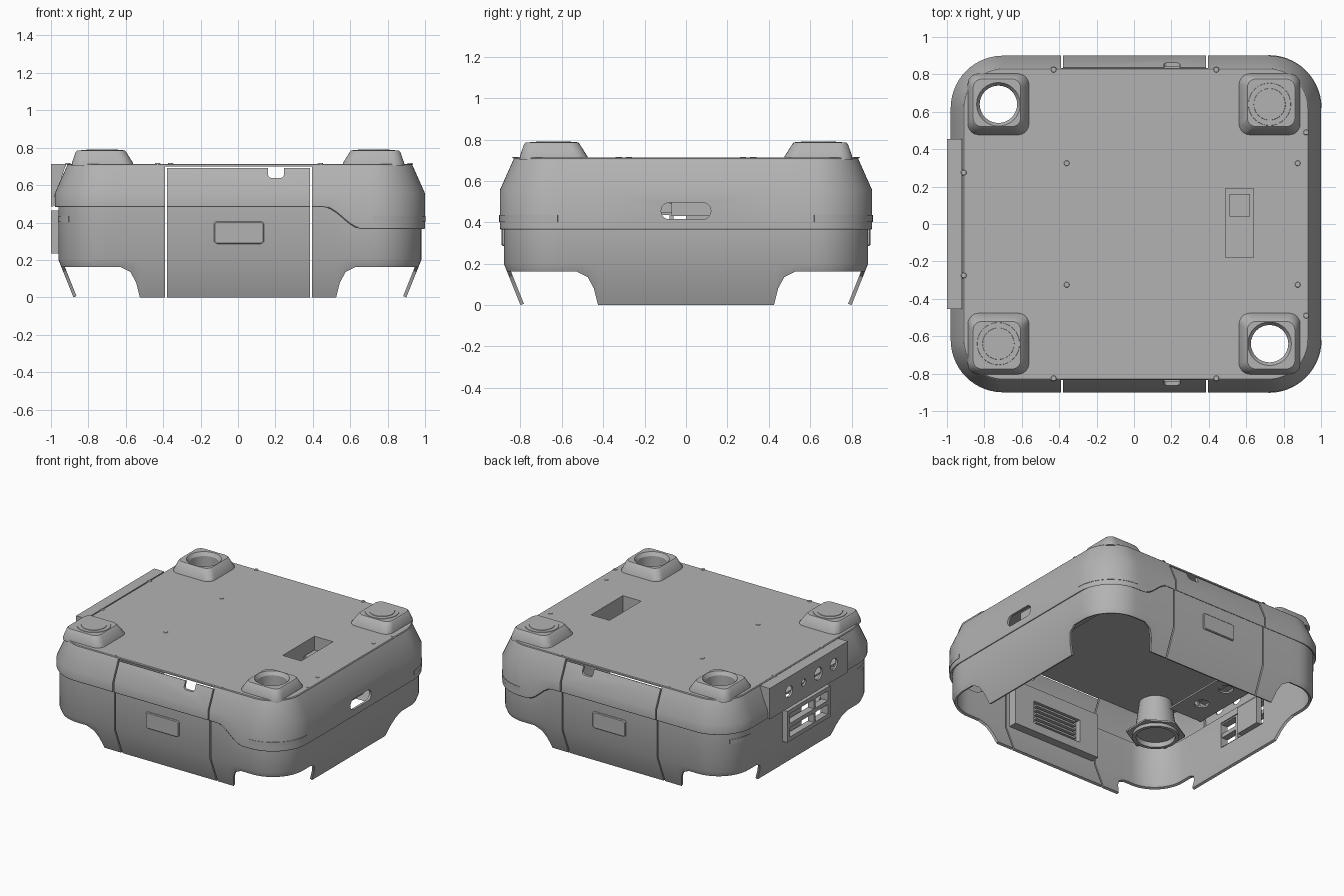
import bpy, bmesh, math
from mathutils import Vector, Matrix

if "Cube" in bpy.data.objects:
    bpy.data.objects.remove(bpy.data.objects["Cube"], do_unlink=True)

grey = bpy.data.materials.new("neutral_grey")
grey.use_nodes = True
GREY = (0.45, 0.45, 0.45, 1)
grey.diffuse_color = GREY
grey.node_tree.nodes["Principled BSDF"].inputs["Base Color"].default_value = GREY

CX, HX, HY, R = 0.01, 0.99, 0.90, 0.28     # body centre, half sizes, corner radius
ROOF = 0.714
SHOULDER = [(0.525, 0.0), (0.545, 0.08), (0.575, 0.135), (0.63, 0.163)]
parts = []


# ---------- helpers ----------
def finish(name, bm):
    bmesh.ops.recalc_face_normals(bm, faces=bm.faces)
    mesh = bpy.data.meshes.new(name)
    bm.to_mesh(mesh)
    bm.free()
    mesh.materials.append(grey)
    obj = bpy.data.objects.new(name, mesh)
    bpy.context.collection.objects.link(obj)
    parts.append(obj)
    return obj


def loft(name, rings):
    """Closed solid through rings of equal point count."""
    bm = bmesh.new()
    rows = [[bm.verts.new(p) for p in ring] for ring in rings]
    n = len(rows[0])
    for a, b in zip(rows, rows[1:]):
        for i in range(n):
            j = (i + 1) % n
            bm.faces.new((a[i], a[j], b[j], b[i]))
    bm.faces.new(rows[0][::-1])
    bm.faces.new(rows[-1])
    return finish(name, bm)


def box(name, x0, x1, y0, y1, z0, z1):
    return loft(name, [[(x0, y0, z), (x1, y0, z), (x1, y1, z), (x0, y1, z)] for z in (z0, z1)])


def cyl(name, centre, r0, r1, depth, sides=32, axis="Z"):
    bm = bmesh.new()
    rot = Matrix.Rotation(math.pi / 2, 4, "Y") if axis == "X" else Matrix()
    bmesh.ops.create_cone(bm, cap_ends=True, segments=sides, radius1=r0, radius2=r1,
                          depth=depth, matrix=Matrix.Translation(centre) @ rot)
    return finish(name, bm)


def rounded(cx, cy, h, k, r, n=6):
    """Rounded rectangle with half sizes h and k."""
    pts = []
    for q, (sx, sy) in enumerate([(1, 1), (-1, 1), (-1, -1), (1, -1)]):
        for i in range(n + 1):
            a = math.pi / 2 * (q + i / n)
            pts.append((cx + sx * (h - r) + r * math.cos(a), cy + sy * (k - r) + r * math.sin(a)))
    return pts


def apply(obj, mod):
    bpy.context.view_layer.objects.active = obj
    bpy.ops.object.modifier_apply(modifier=mod.name)


def thicken(obj, t):
    mod = obj.modifiers.new("thickness", "SOLIDIFY")
    mod.thickness, mod.offset = t, -1
    apply(obj, mod)


def cut(obj, *cutters):
    for c in cutters:
        mod = obj.modifiers.new("cut", "BOOLEAN")
        mod.operation, mod.solver, mod.object = "DIFFERENCE", "EXACT", c
        apply(obj, mod)
        parts.remove(c)
        bpy.data.objects.remove(c, do_unlink=True)


# ---------- body outline: (position, outward normal) pairs ----------
xs = sorted([s * x for s in (-1, 1) for x, _ in SHOULDER]
            + [-0.39, -0.38, 0.385, 0.395, 0.46, 0.49, 0.6, 0.66])
ys = sorted([s * (x - 0.1) for s in (-1, 1) for x, _ in SHOULDER])


def arc(sx, sy, start, n=14):
    c = Vector((CX + sx * (HX - R), sy * (HY - R)))
    normals = [Vector((math.cos(a), math.sin(a))) for a in
               (math.radians(start + 90 * i / n) for i in range(n + 1))]
    return [(c + R * d, d) for d in normals]


path = [(Vector((x, -HY)), Vector((0, -1))) for x in xs] + arc(1, -1, -90)
path += [(Vector((CX + HX, y)), Vector((1, 0))) for y in ys] + arc(1, 1, 0)
path += [(Vector((x, HY)), Vector((0, 1))) for x in xs[::-1]] + arc(-1, 1, 90)
path += [(Vector((CX - HX, y)), Vector((-1, 0))) for y in ys[::-1]] + arc(-1, -1, 180)


def at(p, z, inset):
    return (*(p[0] - p[1] * inset), z)


def seam(p):
    t = min(max((p[0].x - 0.46) / 0.2, 0), 1)
    return 0.482 - 0.117 * t * t * (3 - 2 * t)


def hem(p):
    """Bottom edge: skirts reach the ground, corners stay raised."""
    pos, nrm = p
    d = abs(pos.x) if abs(nrm.y) == 1 else abs(pos.y) + 0.1 if abs(nrm.x) == 1 else 1
    for (a, za), (b, zb) in zip(SHOULDER, SHOULDER[1:]):
        if a <= d <= b:
            return za + (zb - za) * (d - a) / (b - a)
    return 0.0 if d < 0.525 else 0.163


def is_panel(p):
    return abs(p[1].y) == 1 and abs(p[0].x) < 0.389


def sheet(name, pts, rows, t, closed=True):
    """Thin wall along the outline; rows give (z, inset) for a point."""
    bm = bmesh.new()
    grid = [[bm.verts.new(at(p, *row(p))) for p in pts] for row in rows]
    n = len(pts)
    for i in range(n if closed else n - 1):
        j = (i + 1) % n
        mid = (pts[i][0] + pts[j][0]) / 2
        if abs(mid.y) > HY - 0.001 and abs(abs(mid.x) - 0.3875) < 0.004:
            continue                                   # open panel gaps
        for a, b in zip(grid, grid[1:]):
            bm.faces.new((a[i], a[j], b[j], b[i]))
    mesh = bpy.data.meshes.new(name)
    bmesh.ops.delete(bm, geom=[v for v in bm.verts if not v.link_faces], context="VERTS")
    bm.to_mesh(mesh)
    bm.free()
    mesh.materials.append(grey)
    obj = bpy.data.objects.new(name, mesh)
    bpy.context.collection.objects.link(obj)
    parts.append(obj)
    thicken(obj, t)
    return obj


# ---------- shells ----------
lower = sheet("lower_shell", path, [
    lambda p: (hem(p), 0.02 + 0.4 * (0.2 - hem(p))),
    lambda p: (0.2, 0.02),
    lambda p: (seam(p) + 0.012, 0.02)], 0.018)
upper = sheet("upper_shell", path, [
    lambda p: (seam(p), 0.004),
    lambda p: (seam(p) + 0.006, 0.0),
    lambda p: (0.555, 0.0),
    lambda p: (0.692, 0.062) if is_panel(p) else (0.704, 0.066)], 0.018)
roof = loft("roof_plate", [[at(p, z, i) for p in path] for z, i in
                           ((0.7, 0.066), (0.709, 0.066), (ROOF, 0.071))])

# cable notches, oval side port and port openings
oval = [loft("cutter", [[(x, y, z) for y, z in rounded(0, 0.455, 0.12, 0.04, 0.039)]
                        for x in (0.9, 1.1)]) for _ in range(2)]
notches = [loft("cutter", [[(x, y, z) for x, z in rounded(0.203, 0.69, 0.043, 0.052, 0.02)]
                           for y in span]) for span in ((-1, -0.8), (0.8, 1))]
cut(upper, oval[0], *notches, box("cutter", -1.1, -0.85, -0.42, 0.42, 0.51, 0.685))
cut(lower, oval[1], box("cutter", -1.1, -0.9, -0.22, 0.22, 0.255, 0.445))
box("side_port_socket", 0.90, 0.93, -0.07, 0.13, 0.43, 0.53)

# ---------- corner bosses ----------
for sx in (-1, 1):
    for sy in (-1, 1):
        x, y = sx * 0.725, sy * 0.64
        rings = [(0.702, 0.165, 0, 0.06), (0.72, 0.163, 0, 0.06),
                 (0.777, 0.135, 0.008, 0.05), (0.785, 0.127, 0.008, 0.045)]
        boss = loft("corner_boss", [[(px, py, z) for px, py in
                    rounded(x + sx * o, y + sy * o, h, h, r)] for z, h, o, r in rings])
        if sx * sy < 0:                                # open duct
            cut(boss, cyl("cutter", (x, y, 0.74), 0.1, 0.1, 0.2),
                cyl("cutter", (x, y, 0.775), 0.1, 0.12, 0.03))
            cut(roof, cyl("cutter", (x, y, 0.7), 0.1, 0.1, 0.2))
            duct = cyl("duct", (x, y, 0.66), 0.12, 0.12, 0.085)
            cut(duct, cyl("cutter", (x, y, 0.66), 0.1, 0.1, 0.2))
        else:                                          # closed cap with a driver below
            cyl("cap_ring", (x, y, 0.785), 0.115, 0.113, 0.006)
            cyl("cap_disc", (x, y, 0.788), 0.086, 0.084, 0.006)
            plate = cyl("driver_plate", (x, y, 0.47), 0.2, 0.2, 0.012, 6)
            ring = cyl("driver_ring", (x, y, 0.455), 0.155, 0.155, 0.03)
            cut(plate, cyl("cutter", (x, y, 0.47), 0.13, 0.13, 0.2))
            cut(ring, cyl("cutter", (x, y, 0.47), 0.13, 0.13, 0.2))
            cyl("driver_cup", (x, y, 0.59), 0.14, 0.11, 0.225)

# ---------- roof slot and screws ----------
cut(roof, box("cutter", 0.49, 0.64, -0.18, 0.19, 0.6, 0.8))
tray = box("slot_tray", 0.475, 0.655, -0.195, 0.205, 0.57, 0.7)
cut(tray, box("cutter", 0.49, 0.64, -0.18, 0.19, 0.585, 0.8))
box("slot_connector", 0.51, 0.62, 0.04, 0.16, 0.58, 0.63)
for sy in (-1, 1):
    for x, y in ((-0.43, 0.825), (0.44, 0.825), (-0.855, 0.765), (0.86, 0.765),
                 (0.92, 0.49), (0.875, 0.325), (-0.36, 0.325), (-0.91, 0.275)):
        cyl("screw", (x, sy * y, ROOF), 0.017, 0.013, 0.006, 12)

# ---------- corner light strips ----------
for sx in (-1, 1):
    for sy in (-1, 1):
        pts = [p for p in path if p[0].y * sy > 0.6 and
               (p[0].x > 0.69 if sx > 0 else p[0].x < -0.9)]
        skin = -0.003 if sx > 0 else 0.017
        sheet("light_strip", pts, [lambda p: (0.402, skin), lambda p: (0.435, skin)], 0.006, False)

# ---------- front and back badges with inner grilles ----------
for s in (-1, 1):
    loft("badge", [[(x, s * y, z) for x, z in rounded(0.005, 0.345, h, k, 0.015)]
                   for y, h, k in ((0.875, 0.134, 0.06), (0.886, 0.134, 0.06), (0.891, 0.129, 0.055))])
    y0, y1 = sorted((s * 0.8, s * 0.865))
    frame = box("grille_frame", -0.36, 0.36, y0, y1, 0.22, 0.55)
    cut(frame, box("cutter", -0.2, 0.2, *sorted((s * 0.7, s * 0.84)), 0.28, 0.45))
    for i in range(5):
        z = 0.3 + i * 0.032
        box("grille_bar", -0.17, 0.17, *sorted((s * 0.81, s * 0.845)), z, z + 0.014)

# ---------- connector side ----------
panel = box("connector_panel", -1.0, -0.986, -0.455, 0.455, 0.485, 0.712)
cut(panel, *[cyl("cutter", (-1, y, 0.605), r, r, 0.2, 24, "X") for y, r in
             ((0.23, 0.042), (0.06, 0.025), (-0.11, 0.045), (-0.29, 0.042))])
box("connector_lip", -1.0, -0.92, -0.455, 0.455, 0.7, 0.712)
for s in (-1, 1):                                      # wedge ends of the panel
    y0, y1 = sorted((s * 0.441, s * 0.455))
    loft("connector_end", [[(-1.0, y, 0.712), (-0.92, y, 0.712), (-0.975, y, 0.54),
                            (-1.0, y, 0.54)] for y in (y0, y1)])
ports = box("port_frame", -1.0, -0.95, -0.25, 0.25, 0.235, 0.465)
cut(ports, *[box("cutter", -1.1, -0.9, a, b, z, z + 0.07)
             for z in (0.265, 0.365) for a, b in ((-0.22, -0.08), (-0.06, 0.22))])
box("port_block", -0.94, -0.9, 0.0, 0.2, 0.25, 0.45)
shelf = box("connector_shelf", -0.95, -0.68, -0.44, 0.44, 0.555, 0.567)
cut(shelf, *[cyl("cutter", (-0.8, y, 0.56), 0.05, 0.05, 0.1) for y in (-0.25, 0, 0.25)])

# ---------- shading ----------
for obj in parts:
    obj.select_set(True)
bpy.context.view_layer.objects.active = roof
bpy.ops.object.shade_smooth_by_angle(angle=math.radians(28))
